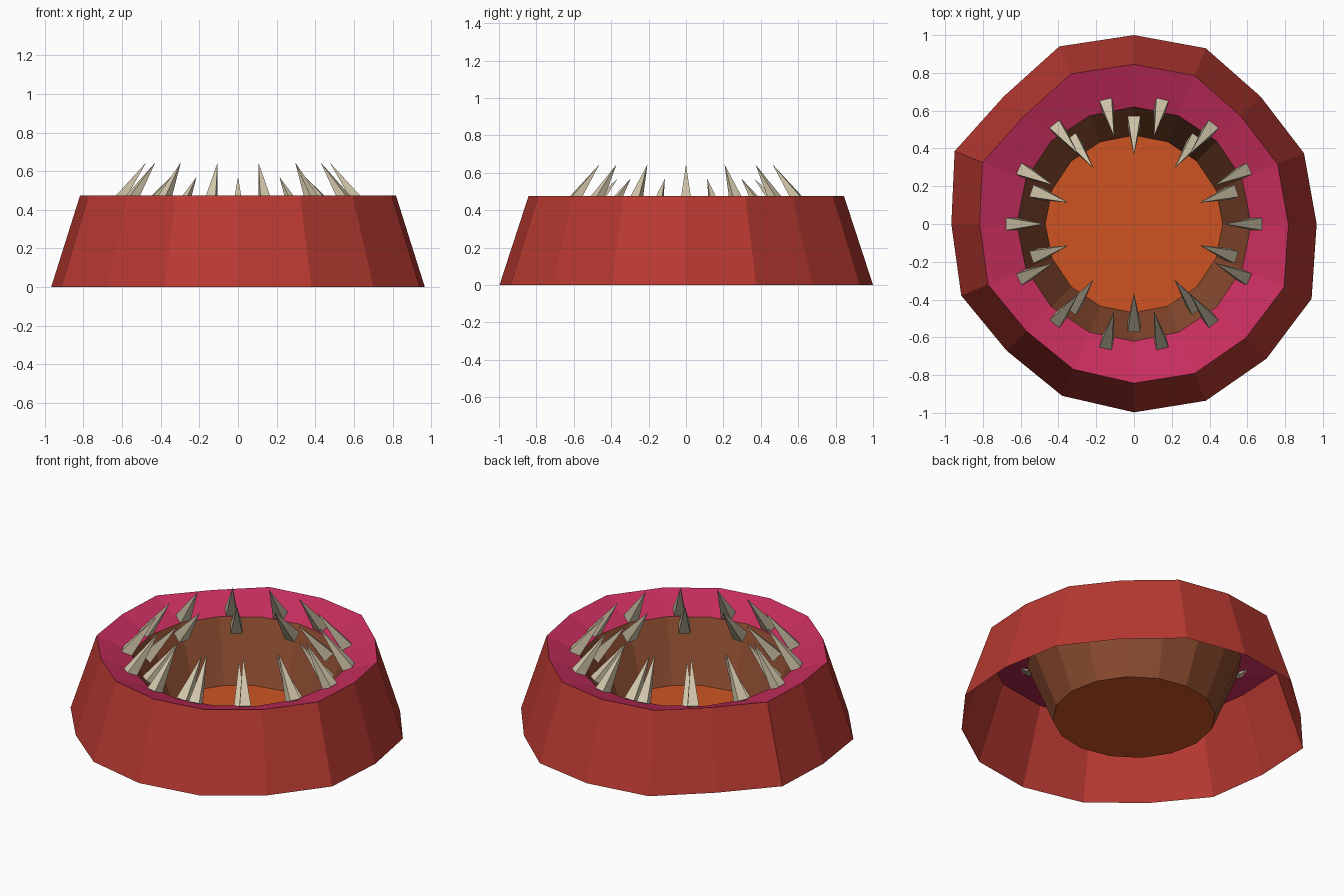
import bpy, bmesh, math
from mathutils import Vector

if "Cube" in bpy.data.objects:
    bpy.data.objects.remove(bpy.data.objects["Cube"])

N = 16


def lin(c):
    return c / 12.92 if c <= 0.04045 else ((c + 0.055) / 1.055) ** 2.4


def material(name, r, g, b):
    m = bpy.data.materials.new(name)
    m.diffuse_color = (lin(r / 255), lin(g / 255), lin(b / 255), 1)
    m.use_nodes = True
    m.node_tree.nodes["Principled BSDF"].inputs["Base Color"].default_value = m.diffuse_color
    return m


red = material("red_hide", 184, 57, 49)
pink = material("pink_gum", 200, 46, 94)
brown = material("brown_throat", 138, 75, 47)
orange = material("orange_floor", 206, 84, 34)
bone = material("bone", 210, 198, 170)


def make(name, bm, mat):
    me = bpy.data.meshes.new(name)
    bm.to_mesh(me)
    bm.free()
    me.materials.append(mat)
    ob = bpy.data.objects.new(name, me)
    bpy.context.collection.objects.link(ob)
    return ob


# slightly uneven outer radii, one per side, counter-clockwise from +x
RADII = [.967, .975, .951, 1.005, 1.0, 1.02, .965, 1.025,
         .967, .99, .951, .986, .997, 1.01, 1.0, 1.02]
ANGLES = [0, 22.6, 45.2, 67.8, 90, 112.8, 135.6, 157.9,
          180, 202.5, 224.8, 247.3, 270, 292.1, 314.5, 337.2]


def outer(scale, z):
    return [(r * scale * math.cos(math.radians(a)),
             r * scale * math.sin(math.radians(a)), z)
            for r, a in zip(RADII, ANGLES)]


def circle(r, z):
    return [(r * math.cos(math.tau * i / N), r * math.sin(math.tau * i / N), z)
            for i in range(N)]


def band(name, low, high, mat):
    """Open ring of quads between two loops."""
    bm = bmesh.new()
    a = [bm.verts.new(p) for p in low]
    b = [bm.verts.new(p) for p in high]
    for i in range(N):
        j = (i + 1) % N
        bm.faces.new((a[i], a[j], b[j], b[i]))
    return make(name, bm, mat)


# body: flared skirt, dished gum ring, throat wall, floor
band("outer_skirt", outer(1, 0), outer(.845, .475), red)
band("gum_ring", outer(.845, .475), circle(.62, .395), pink)
band("throat_wall", circle(.62, .395), circle(.47, .025), brown)

bm = bmesh.new()
bm.faces.new([bm.verts.new(p) for p in circle(.47, .025)])
make("throat_floor", bm, orange)


# teeth: square spikes leaning inward
def teeth(name, count, start, base, tip, half):
    bm = bmesh.new()
    axis = Vector((tip[0] - base[0], 0, tip[1] - base[1])).normalized()
    side = Vector((0, 1, 0))
    out = side.cross(axis)
    c = Vector((base[0], 0, base[1]))
    corners = [c + out * half * u + side * half * v
               for u, v in ((-1, -1), (1, -1), (1, 1), (-1, 1))]
    for k in range(count):
        t = start + math.tau * k / count

        def spin(p):
            return (p.x * math.cos(t) - p.y * math.sin(t),
                    p.x * math.sin(t) + p.y * math.cos(t), p.z)
        q = [bm.verts.new(spin(p)) for p in corners]
        apex = bm.verts.new(spin(Vector((tip[0], 0, tip[1]))))
        bm.faces.new(q[::-1])
        for i in range(4):
            bm.faces.new((q[i], q[(i + 1) % 4], apex))
    bmesh.ops.recalc_face_normals(bm, faces=bm.faces)
    make(name, bm, bone)


teeth("outer_teeth", 14, 0, (.65, .405), (.475, .645), .033)
teeth("inner_teeth", 10, math.radians(18), (.545, .35), (.365, .57), .034)
